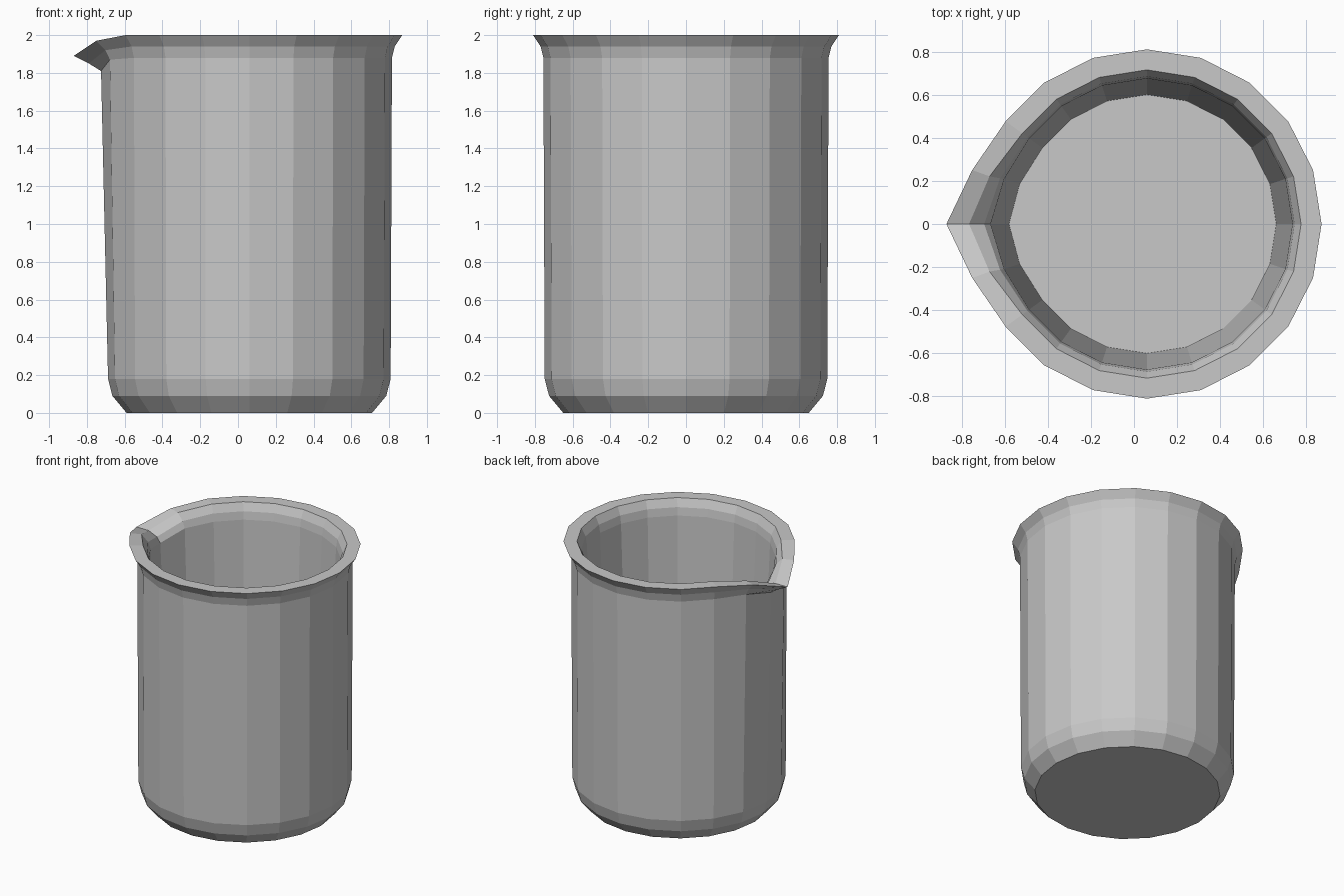
import bpy
import bmesh
from math import cos, sin, pi

cube = bpy.data.objects.get("Cube")
if cube:
    bpy.data.objects.remove(cube, do_unlink=True)

SIDES = 20
CENTRE_X = 0.06
SPOUT = SIDES // 2

# Rings from the base up the outside, over the rim and down to the inner floor:
# radius, height, spout-tip shift (x, z), shift of the two neighbours (x, z)
PROFILE = [
    (0.65, 0.00, (0, 0), (0, 0)),
    (0.725, 0.09, (0, 0), (0, 0)),
    (0.748, 0.18, (0, 0), (0, 0)),
    (0.755, 1.88, (-0.03, -0.07), (-0.02, -0.01)),
    (0.77, 1.94, (-0.08, -0.09), (-0.03, -0.02)),
    (0.81, 2.00, (-0.12, -0.11), (-0.04, -0.03)),
    (0.715, 2.00, (-0.11, -0.11), (-0.05, -0.03)),
    (0.685, 1.94, (-0.07, -0.08), (-0.03, -0.02)),
    (0.675, 1.88, (-0.05, -0.06), (-0.02, -0.01)),
    (0.60, 0.10, (-0.04, 0), (-0.02, 0)),
]


def add_ring(bm, radius, height, tip, side):
    """One ring of the glass, pulled out and down at the spout."""
    ring = []
    for i in range(SIDES):
        a = 2 * pi * i / SIDES
        dx, dz = {0: tip, 1: side}.get(abs(i - SPOUT), (0, 0))
        ring.append(bm.verts.new((CENTRE_X + radius * cos(a) + dx,
                                  radius * sin(a), height + dz)))
    return ring


# Beaker with wall thickness, flared rim and pouring spout
bm = bmesh.new()
rings = [add_ring(bm, *row) for row in PROFILE]
for low, high in zip(rings, rings[1:]):
    for i in range(SIDES):
        j = (i + 1) % SIDES
        bm.faces.new((low[i], low[j], high[j], high[i]))
bm.faces.new(list(reversed(rings[0])))  # underside
bm.faces.new(rings[-1])                 # inner floor
bmesh.ops.recalc_face_normals(bm, faces=bm.faces)
mesh = bpy.data.meshes.new("beaker")
bm.to_mesh(mesh)
bm.free()

# Plain grey surface
grey = bpy.data.materials.new("light grey")
grey.use_nodes = True
colour = (0.58, 0.58, 0.58, 1)
grey.diffuse_color = colour
grey.node_tree.nodes["Principled BSDF"].inputs["Base Color"].default_value = colour
mesh.materials.append(grey)

beaker = bpy.data.objects.new("beaker", mesh)
bpy.context.collection.objects.link(beaker)
